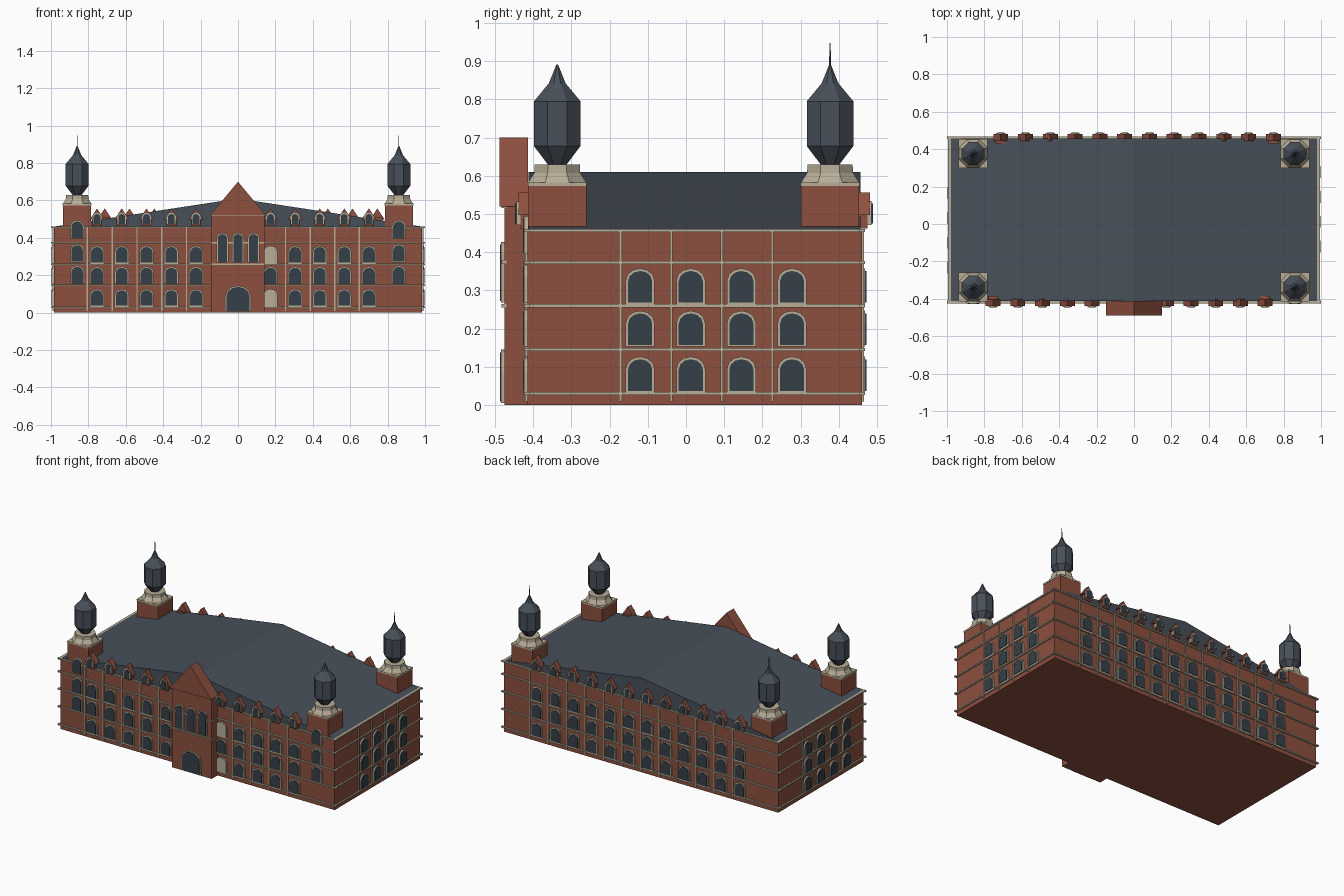
import bpy, bmesh, math
from mathutils import Vector

if "Cube" in bpy.data.objects:
    bpy.data.objects.remove(bpy.data.objects["Cube"])

def material(name, rgb):
    m = bpy.data.materials.new(name)
    m.diffuse_color = (*rgb, 1)
    m.use_nodes = True
    m.node_tree.nodes["Principled BSDF"].inputs["Base Color"].default_value = m.diffuse_color
    return m

BRICK = material("brick", (0.27, 0.08, 0.05))
STONE = material("stone", (0.48, 0.42, 0.31))
SLATE = material("slate", (0.065, 0.08, 0.10))
GLASS = material("glass", (0.035, 0.05, 0.065))

X0, YF, YB, TOP = 0.985, -0.415, 0.46, 0.46
# facade frames: point on wall plane, direction to the right, outward direction
FACES = {
    "front": (Vector((0, YF, 0)), Vector((1, 0, 0)), Vector((0, -1, 0))),
    "back": (Vector((0, YB, 0)), Vector((-1, 0, 0)), Vector((0, 1, 0))),
    "right": (Vector((X0, 0, 0)), Vector((0, 1, 0)), Vector((1, 0, 0))),
    "left": (Vector((-X0, 0, 0)), Vector((0, -1, 0)), Vector((-1, 0, 0))),
}
parts = {}

def part(name, mat):
    return parts.setdefault(name, (bmesh.new(), mat))[0]

def prism(bm, face, profile, d0, d1):
    """Extrude a facade profile (u, z) from depth d0 out to d1."""
    o, u, n = FACES[face]
    up = Vector((0, 0, 1))
    a = [bm.verts.new(o + u * p[0] + up * p[1] + n * d0) for p in profile]
    b = [bm.verts.new(o + u * p[0] + up * p[1] + n * d1) for p in profile]
    bm.faces.new(b)
    bm.faces.new(a[::-1])
    k = len(a)
    for i in range(k):
        j = (i + 1) % k
        bm.faces.new((a[i], a[j], b[j], b[i]))

def rect(u0, u1, z0, z1):
    return [(u0, z0), (u1, z0), (u1, z1), (u0, z1)]

def arch(u, z, w, h):
    r = w / 2
    rise = r * 0.85
    pts = [(u - r, z), (u + r, z)]
    return pts + [(u + r * math.cos(math.pi * i / 6),
                   z + h - rise + rise * math.sin(math.pi * i / 6)) for i in range(7)]

def window(face, u, z, w, h, wall=0.0, blind=False):
    prism(part(face + "_window_frames", STONE), face,
          arch(u, z - 0.004, w + 0.013, h + 0.011), wall - 0.005, wall + 0.009)
    if not blind:
        prism(part(face + "_window_panes", GLASS), face,
              arch(u, z, w, h), wall - 0.005, wall + 0.012)

def rings(bm, cx, cy, profile, sides=8):
    """Faceted turned shape from (radius, z) pairs."""
    loops = []
    for r, z in profile:
        loops.append([bm.verts.new((cx + r * math.cos(2 * math.pi * (i + .5) / sides),
                                    cy + r * math.sin(2 * math.pi * (i + .5) / sides), z))
                      for i in range(sides)])
    for a, b in zip(loops, loops[1:]):
        for i in range(sides):
            j = (i + 1) % sides
            bm.faces.new((a[i], a[j], b[j], b[i]))
    bm.faces.new(loops[0][::-1])
    bm.faces.new(loops[-1])

def box(bm, x0, x1, y0, y1, z0, z1):
    r = bmesh.ops.create_cube(bm, size=1)["verts"]
    for v in r:
        v.co = Vector(((x0 + x1) / 2 + v.co.x * (x1 - x0),
                       (y0 + y1) / 2 + v.co.y * (y1 - y0),
                       (z0 + z1) / 2 + v.co.z * (z1 - z0)))

# main block and low gabled roof
box(part("main_block", BRICK), -X0, X0, YF, YB, 0, TOP)
prism(part("roof", SLATE), "front", [(-X0, TOP), (X0, TOP), (0, 0.61)], -(YB - YF) + 0.003, -0.003)

# facade windows, pilasters and string courses
COLS = {
    "front": [-0.754 + 0.1325 * i for i in range(5)] + [0.174 + 0.1315 * i for i in range(5)],
    "back": [-0.745 + 0.1325 * i for i in range(12)],
    "right": [-0.12 + 0.1325 * i for i in range(4)],
    "left": [-0.165 + 0.1325 * i for i in range(4)],
}
ROWS = (0.037, 0.157, 0.268)
for face, cols in COLS.items():
    for i, u in enumerate(cols):
        for r, z in enumerate(ROWS):
            window(face, u, z, 0.063, 0.083,
                   blind=(face == "front" and i == 5 and r != 1))
        if abs(u - 0.174) > 0.01 or face != "front":
            prism(part(face + "_pilasters", STONE), face,
                  rect(u - 0.055, u - 0.048, 0.01, TOP), -0.003, 0.006)
    if face in ("front", "back"):
        span = (-1.0, 1.0)
    else:
        span = (YF - 0.01, YB + 0.005) if face == "right" else (-YB - 0.005, -YF + 0.01)
    for z in (0.03, 0.146, 0.26, 0.373, 0.457):
        prism(part(face + "_string_courses", STONE), face,
              rect(*span, z - 0.004, z + 0.004), -0.006, 0.009)

# windows below the front corner towers
for u in (-0.86, 0.86):
    for z in (0.157, 0.273, 0.40):
        window("front", u, z, 0.06, 0.088)

# gabled dormers along both eaves
for face, d in (("front", 0.024), ("back", 0.021)):
    for u in COLS[face]:
        bm = part(face + "_dormers", BRICK)
        prism(bm, face, rect(u - 0.027, u + 0.027, 0.462, 0.51), -0.03, d - 0.006)
        prism(bm, face, [(u - 0.04, 0.497), (u + 0.04, 0.497), (u, 0.557)], -0.015, d)
        window(face, u, 0.475, 0.036, 0.052, d - 0.004)

# projecting entrance bay with gable, door and tall windows
bm = part("entrance_bay", BRICK)
prism(bm, "front", rect(-0.143, 0.143, 0, 0.52), -0.002, 0.06)
prism(part("entrance_gable", BRICK), "front",
      [(-0.15, 0.52), (0.15, 0.52), (0, 0.70)], -0.002, 0.073)
for z in (0.26, 0.375, 0.52):
    prism(part("entrance_bands", STONE), "front", rect(-0.145, 0.145, z - 0.004, z + 0.004), 0.055, 0.068)
window("front", 0, 0.01, 0.125, 0.128, 0.06)
for u in (-0.083, 0, 0.083):
    window("front", u, 0.272, 0.05, 0.148, 0.06)

# four corner turrets with faceted spires
for x in (-0.86, 0.86):
    for y in (-0.337, 0.377):
        box(part("turret_bases", BRICK), x - 0.075, x + 0.075, y - 0.076, y + 0.076, 0.45, 0.577)
        cap = part("turret_caps", STONE)
        box(cap, x - 0.077, x + 0.077, y - 0.077, y + 0.077, 0.573, 0.583)
        rings(cap, x, y, [(0.082, 0.583), (0.065, 0.608), (0.064, 0.63)])
        rings(part("turret_spires", SLATE), x, y,
              [(0.025, 0.628), (0.066, 0.678), (0.066, 0.795), (0.024, 0.842), (0.002, 0.892)])
        if y > 0:
            rings(part("finials", SLATE), x, y, [(0.003, 0.86), (0.0015, 0.948)], 6)

for name, (bm, mat) in parts.items():
    bmesh.ops.recalc_face_normals(bm, faces=bm.faces)
    me = bpy.data.meshes.new(name)
    bm.to_mesh(me)
    bm.free()
    me.materials.append(mat)
    bpy.context.collection.objects.link(bpy.data.objects.new(name, me))
